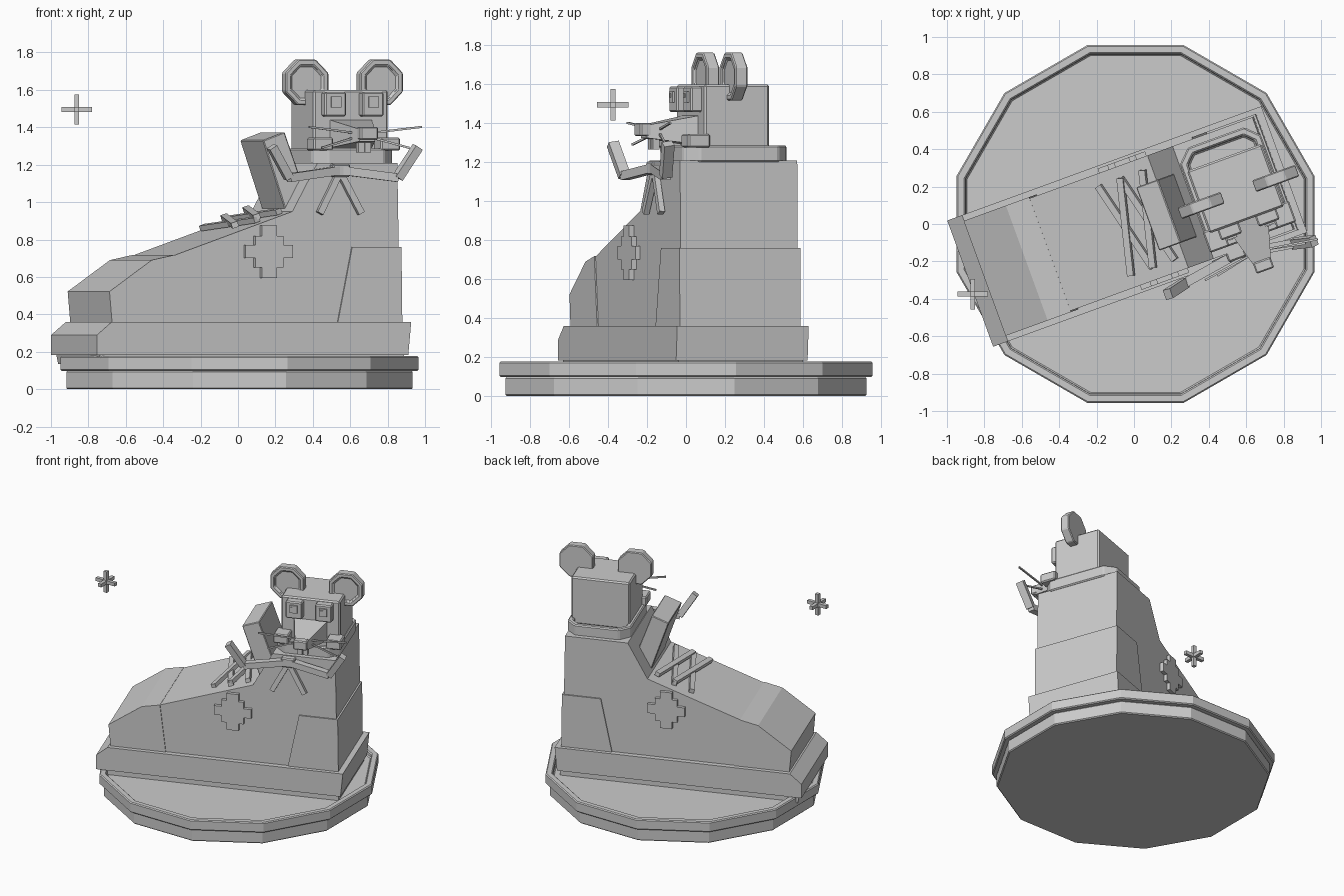
import bpy, bmesh, math
from mathutils import Vector, Matrix

if "Cube" in bpy.data.objects:
    bpy.data.objects.remove(bpy.data.objects["Cube"])

TURN = Matrix.Rotation(math.radians(20), 4, 'Z')   # shoe is turned on its stand

grey = bpy.data.materials.new("plain_grey")
grey.diffuse_color = (0.6, 0.6, 0.6, 1)
grey.use_nodes = True
grey.node_tree.nodes["Principled BSDF"].inputs["Base Color"].default_value = grey.diffuse_color


def finish(name, bm, bevel=0.0, turned=True):
    bmesh.ops.recalc_face_normals(bm, faces=bm.faces)
    if turned:
        bm.transform(TURN)
    me = bpy.data.meshes.new(name)
    bm.to_mesh(me)
    bm.free()
    me.materials.append(grey)
    ob = bpy.data.objects.new(name, me)
    bpy.context.collection.objects.link(ob)
    if bevel:
        m = ob.modifiers.new("bevel", 'BEVEL')
        m.width, m.segments, m.limit_method = bevel, 1, 'ANGLE'
    return ob


def extrude(bm, pts, vec):
    """Prism from a closed outline swept along vec; returns the end face."""
    face = bm.faces.new([bm.verts.new(p) for p in pts])
    out = bmesh.ops.extrude_face_region(bm, geom=[face])["geom"]
    bmesh.ops.translate(bm, vec=vec, verts=[g for g in out if isinstance(g, bmesh.types.BMVert)])
    # the starting face is kept when it has no neighbours; make sure the end is closed once
    return next(g for g in out if isinstance(g, bmesh.types.BMFace))


def recess(bm, face, rim, vec):
    """Sink a face behind a rim with near-vertical walls."""
    bmesh.ops.inset_region(bm, faces=[face], thickness=rim)
    bmesh.ops.inset_region(bm, faces=[face], thickness=0.002)
    bmesh.ops.translate(bm, vec=vec, verts=face.verts)


def side_prism(name, profile, v0, v1, bevel=0.0):
    bm = bmesh.new()
    extrude(bm, [(u, v0, z) for u, z in profile], (0, v1 - v0, 0))
    return finish(name, bm, bevel)


def add_box(bm, c, s):
    bmesh.ops.create_cube(bm, size=1, matrix=Matrix.Translation(c) @ Matrix.Diagonal((*s, 1)))


def box(name, c, s, bevel=0.0):
    bm = bmesh.new()
    add_box(bm, c, s)
    return finish(name, bm, bevel)


def add_bar(bm, p, q, w, h, up=(0, 0, 1)):
    p, q = Vector(p), Vector(q)
    d = (q - p).normalized()
    side = d.cross(Vector(up)).normalized()
    top = side.cross(d)
    a, b = side * w / 2, top * h / 2
    extrude(bm, [p - a - b, p + a - b, p + a + b, p - a + b], q - p)


def ngon(n, r, z=0.0, cx=0.0):
    """Polygon with flat sides at the top and right, r measured to the flats."""
    R = r / math.cos(math.pi / n)
    ang = [(k + 0.5) * 2 * math.pi / n for k in range(n)]
    return [(cx + R * math.cos(a), R * math.sin(a), z) for a in ang]


# Stand: twelve-sided foot and a raised rim around a sunken floor
for name, r, z0, z1 in (("stand_foot", 0.926, 0.0, 0.098), ("stand_rim", 0.957, 0.098, 0.177)):
    bm = bmesh.new()
    top = extrude(bm, ngon(12, r, z0, 0.008), (0, 0, z1 - z0))
    if name == "stand_rim":
        recess(bm, top, 0.05, (0, 0, -0.035))
    finish(name, bm, 0.007, turned=False)

# Shoe: outsole, sole, upper, side panels
side_prism("outsole", [(-0.9, 0.135), (-0.91, 0.185), (0.82, 0.185), (0.82, 0.135)], -0.34, 0.34)
side_prism("sole", [(-0.932, 0.183), (-0.932, 0.29), (-0.848, 0.36), (0.855, 0.36), (0.838, 0.183)],
           -0.359, 0.359)
side_prism("upper", [(-0.83, 0.35), (-0.846, 0.52), (-0.61, 0.685), (-0.478, 0.716), (0.193, 0.95),
                     (0.336, 1.21), (0.79, 1.21), (0.805, 0.35)], -0.32, 0.32)
side_prism("toe_cap", [(-0.835, 0.35), (-0.85, 0.522), (-0.61, 0.69), (-0.478, 0.718),
                       (-0.435, 0.35)], -0.327, 0.327)
side_prism("heel_counter", [(0.447, 0.35), (0.53, 0.76), (0.81, 0.76), (0.815, 0.35)],
           -0.33, 0.33)

# Tongue leaning out of the throat
side_prism("tongue", [(0.077, 1.33), (0.2, 1.375), (0.33, 1.02), (0.207, 0.95)], -0.18, 0.18, 0.005)

# Stepped cross patches on both sides
for s, side in ((-1, "near"), (1, "far")):
    half = [(0.043, 0.14), (0.043, 0.085), (0.08, 0.085), (0.08, 0.035), (0.135, 0.035)]
    right = half + [(x, -z) for x, z in reversed(half)]
    outline = right + [(-x, z) for x, z in reversed(right)]
    side_prism(side + "_side_patch", [(0.053 + x, 0.735 + z) for x, z in outline],
               s * 0.31, s * 0.345)

# Crossed laces on the instep
bm = bmesh.new()
zs = lambda u: 0.95 + (u - 0.193) * 0.343 + 0.018
for u in (-0.11, 0.015):
    for s, lift in ((1, 0), (-1, 0.014)):
        a, b = u, u + 0.125
        add_bar(bm, (a, s * 0.255, zs(a) + lift), (b, -s * 0.255, zs(b) + lift),
                0.036, 0.03, (-0.343, 0, 1))
finish("crossed_laces", bm)

# Padded collar ring
bm = bmesh.new()
u0, u1, w, c = 0.34, 0.8, 0.285, 0.07
octo = [(u0 + c, -w), (u1 - c, -w), (u1, -w + c), (u1, w - c),
        (u1 - c, w), (u0 + c, w), (u0, w - c), (u0, -w + c)]
top = extrude(bm, [(u, v, 1.2) for u, v in octo], (0, 0, 0.087))
recess(bm, top, 0.043, (0, 0, -0.04))
finish("collar", bm, 0.008)

# Head
HU = 0.575
box("head", (HU, -0.008, 1.42), (0.425, 0.355, 0.36), 0.01)

for s, side in ((-1, "left"), (1, "right")):
    # Ears: octagonal plates with a recessed inner face
    bm = bmesh.new()
    pts = [(HU + 0.008 + s * 0.212 + x, 0.003, 1.64 + z) for x, z, _ in ngon(8, 0.122)]
    front = extrude(bm, pts, (0, -0.066, 0))
    recess(bm, front, 0.034, (0, 0.014, 0))
    finish(side + "_ear", bm, 0.006)
    # Eyes
    ue = HU + s * 0.107
    box(side + "_eye", (ue, -0.205, 1.523), (0.12, 0.075, 0.13), 0.008)
    box(side + "_pupil", (ue, -0.245, 1.535), (0.056, 0.016, 0.058))
    box(side + "_eye_glint", (ue - 0.008, -0.254, 1.542), (0.02, 0.008, 0.02))
    # Cheeks
    box(side + "_cheek", (HU + s * 0.19, -0.225, 1.31), (0.11, 0.12, 0.07), 0.008)
    # Whiskers
    bm = bmesh.new()
    for du, z0, z1 in ((0.32, 1.37, 1.402), (0.25, 1.345, 1.29)):
        add_bar(bm, (HU + s * 0.05, -0.37, z0), (HU + s * du, -0.412, z1), 0.011, 0.011)
    finish(side + "_whiskers", bm)

# Snout tapering to the nose
bm = bmesh.new()
rings = []
for v, w, z0, z1 in ((-0.18, 0.12, 1.29, 1.44), (-0.44, 0.045, 1.325, 1.39)):
    rings.append([bm.verts.new(p) for p in ((HU - w, v, z0), (HU + w, v, z0),
                                            (HU + w, v, z1), (HU - w, v, z1))])
bm.faces.new(rings[0])
bm.faces.new(rings[1])
for i in range(4):
    j = (i + 1) % 4
    bm.faces.new((rings[0][i], rings[0][j], rings[1][j], rings[1][i]))
finish("snout", bm)
box("nose", (HU, -0.445, 1.368), (0.1, 0.06, 0.068), 0.007)
bm = bmesh.new()
for s in (-1, 1):
    add_box(bm, (HU + s * 0.019, -0.385, 1.3), (0.034, 0.035, 0.07))
finish("front_teeth", bm)

# Lace bow: knot, two bent loops, two tails
KU = 0.457
box("bow_knot", (KU, -0.337, 1.17), (0.1, 0.06, 0.07), 0.008)
for s, side in ((-1, "left"), (1, "right")):
    knot, elbow, tip = (KU, -0.34, 1.17), (KU + s * 0.31, -0.39, 1.13), (KU + s * 0.415, -0.415, 1.295)
    bm = bmesh.new()
    add_bar(bm, knot, elbow, 0.05, 0.045)
    add_bar(bm, elbow, tip, 0.055, 0.045, (s, 0, 0))
    finish(side + "_bow_loop", bm)
    bm = bmesh.new()
    add_bar(bm, (KU, -0.335, 1.16), (KU + s * 0.118, -0.345, 0.94), 0.03, 0.035, (1, 0, 0))
    finish(side + "_bow_tail", bm)

# Floating sparkle made of three crossed bars
bm = bmesh.new()
for size in ((0.162, 0.026, 0.026), (0.026, 0.162, 0.026), (0.026, 0.026, 0.162)):
    add_box(bm, (-0.862, -0.375, 1.495), size)
finish("sparkle", bm, turned=False)
